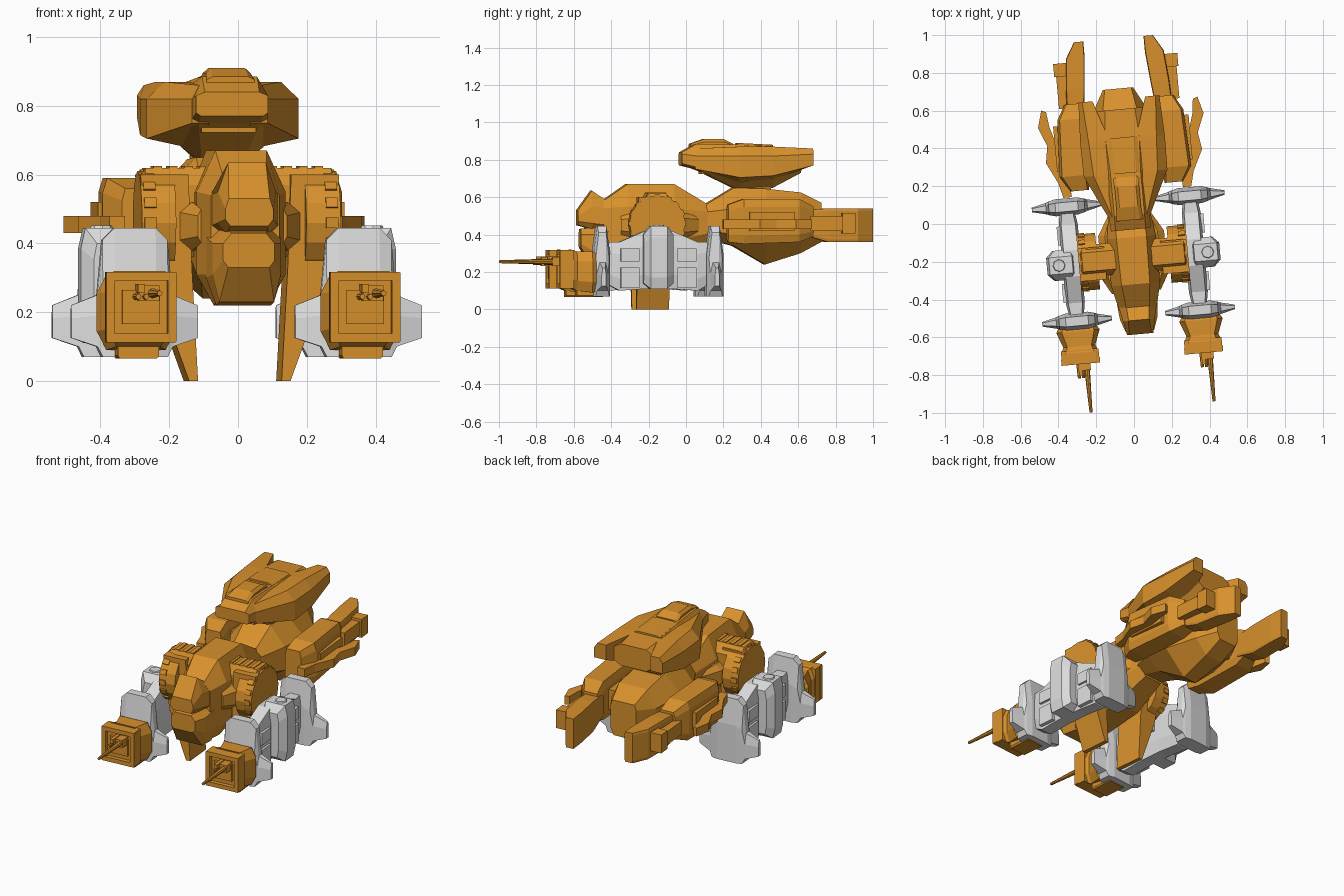
import bpy, bmesh, math
from mathutils import Matrix, Vector

default_cube = bpy.data.objects.get("Cube")
if default_cube:
    bpy.data.objects.remove(default_cube, do_unlink=True)

# The symmetric craft stands slightly turned about the vertical
PLACEMENT = Matrix.Translation((-.02, 0, 0)) @ Matrix.Rotation(math.radians(5.2), 4, 'Z')


def make_material(name, colour):
    material = bpy.data.materials.new(name)
    material.use_nodes = True
    material.diffuse_color = colour
    material.node_tree.nodes["Principled BSDF"].inputs["Base Color"].default_value = colour
    return material


orange = make_material("amber orange", (.68, .28, .025, 1))
grey = make_material("light grey", (.72, .72, .72, 1))


def finish(bm, name, material):
    bm.transform(PLACEMENT)
    bmesh.ops.recalc_face_normals(bm, faces=bm.faces)
    mesh = bpy.data.meshes.new(name)
    bm.to_mesh(mesh)
    bm.free()
    mesh.materials.append(material)
    obj = bpy.data.objects.new(name, mesh)
    bpy.context.scene.collection.objects.link(obj)
    return obj


def loft(name, rings, material):
    """Skin a row of equal-sized point rings and cap both ends."""
    bm = bmesh.new()
    loops = [[bm.verts.new(p) for p in ring] for ring in rings]
    for a, b in zip(loops, loops[1:]):
        for i in range(len(a)):
            j = (i + 1) % len(a)
            bm.faces.new((a[i], a[j], b[j], b[i]))
    bm.faces.new(loops[0])
    bm.faces.new(loops[-1])
    return finish(bm, name, material)


def hull(name, stations, material=orange):
    """Eight-sided body from stations: y, four heights, three half widths."""
    rings = []
    for y, low, side_low, side_high, top, w_low, w_side, w_top in stations:
        half = [(w_low, low), (w_side, side_low), (w_side, side_high), (w_top, top)]
        section = half + [(-w, z) for w, z in reversed(half)]
        rings.append([(x, y, z) for x, z in section])
    return loft(name, rings, material)


def slab(name, side, stations, material=orange, cut=.25):
    """Chamfered block from stations: y, centre x, bottom, top, half width."""
    rings = []
    for y, x, low, top, w in stations:
        c = cut * (top - low)
        n = w * (1 - cut)
        half = [(n, low), (w, low + c), (w, top - c), (n, top)]
        section = half + [(-a, z) for a, z in reversed(half)]
        rings.append([(side * x + a, y, z) for a, z in section])
    return loft(name, rings, material)


def prism(name, points, place, start, end, material=orange):
    """Extrude a flat outline; place maps (a, b, depth) to a position."""
    rings = [[place(a, b, depth) for a, b in points] for depth in (start, end)]
    return loft(name, rings, material)


def boxes(name, parts, material=orange):
    """One object from boxes: centre, size and turn about x."""
    bm = bmesh.new()
    for centre, size, turn in parts:
        matrix = (Matrix.Translation(centre) @ Matrix.Rotation(turn, 4, 'X')
                  @ Matrix.Diagonal((*size, 1)))
        bmesh.ops.create_cube(bm, size=1, matrix=matrix)
    return finish(bm, name, material)


def rod(name, start, end, r1, r2, material=orange, sides=8):
    start, end = Vector(start), Vector(end)
    axis = end - start
    bm = bmesh.new()
    matrix = (Matrix.Translation((start + end) / 2)
              @ axis.to_track_quat('Z', 'Y').to_matrix().to_4x4())
    bmesh.ops.create_cone(bm, cap_ends=True, segments=sides, radius1=r1, radius2=r2,
                          depth=axis.length, matrix=matrix)
    return finish(bm, name, material)


# Front body with the beaked nose
hull("front_body", [
    (-.45, .24, .31, .54, .58, .08, .1, .06),
    (-.32, .22, .31, .55, .67, .08, .13, .075),
    (-.07, .26, .37, .54, .67, .08, .13, .08),
    (.13, .36, .41, .52, .55, .06, .1, .07)])
hull("nose_upper", [
    (-.585, .45, .47, .5, .53, .055, .07, .06),
    (-.51, .43, .46, .55, .635, .06, .085, .055),
    (-.43, .42, .45, .54, .58, .06, .1, .06)])
hull("nose_chin", [
    (-.57, .33, .35, .4, .43, .06, .075, .05),
    (-.5, .23, .31, .4, .44, .08, .1, .06),
    (-.4, .22, .3, .42, .46, .08, .11, .07)])
hull("body_side_lobes", [
    (-.36, .4, .42, .48, .5, .12, .13, .12),
    (-.28, .38, .41, .49, .52, .14, .175, .14),
    (-.05, .38, .41, .49, .52, .14, .175, .14),
    (.06, .4, .42, .48, .5, .1, .11, .1)])

# Rear body and neck
hull("rear_body", [
    (.1, .38, .42, .52, .56, .06, .1, .07),
    (.25, .34, .4, .54, .65, .07, .17, .08),
    (.42, .24, .37, .54, .645, .045, .19, .09),
    (.61, .3, .38, .52, .625, .06, .14, .09),
    (.72, .36, .4, .54, .57, .06, .08, .07)])
slab("turret_neck", 1, [(.26, 0, .58, .68, .07), (.45, 0, .58, .68, .08)])

# Turret
hull("turret", [
    (-.03, .77, .78, .83, .84, .09, .105, .08),
    (.05, .75, .76, .82, .885, .09, .11, .08),
    (.28, .635, .68, .84, .88, .06, .12, .08),
    (.46, .65, .7, .84, .87, .07, .12, .09),
    (.61, .73, .76, .83, .86, .08, .13, .08)])
slab("turret_hatch_front", 1, [(.02, 0, .85, .885, .07), (.09, 0, .85, .91, .065),
                               (.2, 0, .85, .91, .065), (.25, 0, .85, .885, .07)])
slab("turret_hatch_rear", 1, [(.27, 0, .85, .89, .075), (.46, 0, .85, .88, .08)])
boxes("turret_chin_slot", [((0, .1, .735), (.16, .05, .025), 0)])

for side, label in ((1, "left"), (-1, "right")):
    def at(x, y, z):
        return (side * x, y, z)

    def front_outline(a, b, depth):
        return at(a, depth, b)

    def side_outline(a, b, depth):
        return at(depth, a, b)

    def plan_outline(a, b, depth):
        return at(a, b, depth)

    # Turret wings: y, inner, outer and shoulder x, then inner, low, edge and top height
    wing_stations = [
        (.04, .06, .11, .09, .75, .75, .82, .86), (.27, .06, .222, .17, .67, .705, .82, .87),
        (.45, .07, .225, .18, .69, .715, .82, .87), (.665, .14, .215, .195, .77, .77, .83, .86)]
    loft(label + "_turret_wing", [
        [at(inner, y, low_in), at(outer, y, low), at(outer, y, edge), at(crest, y, top),
         at(inner, y, top)]
        for y, inner, outer, crest, low_in, low, edge, top in wing_stations], orange)

    # Rear engine nacelle, tail block and grasping claw
    slab(label + "_nacelle", side, [
        (.2, .25, .36, .56, .05), (.28, .275, .35, .59, .075),
        (.58, .265, .36, .59, .07), (.66, .24, .39, .55, .05)], cut=.18)
    slab(label + "_tail_prong", side, [
        (.6, .235, .4, .53, .045), (.74, .225, .36, .54, .05),
        (.9, .21, .36, .54, .05), (.985, .185, .36, .54, .025)], cut=.08)
    boxes(label + "_nacelle_details", [
        (at(.295, .845, .46), (.07, .07, .11), 0),
        (at(.29, .74, .46), (.06, .2, .08), 0),
        (at(.34, .43, .47), (.04, .24, .1), 0),
        (at(.18, .42, .47), (.14, .24, .12), 0)])
    claw = [(.415, .64), (.44, .55), (.4, .45), (.415, .36), (.36, .25), (.34, .17),
            (.295, .17), (.3, .26), (.3, .4), (.35, .45), (.38, .55), (.39, .63)]
    prism(label + "_claw", claw, plan_outline, .43, .48)

    # Shoulder: arm, round housing with ribs, and downward blade
    slab(label + "_arm", side, [(-.26, .17, .4, .57, .11), (-.23, .17, .36, .62, .11),
                                (-.13, .17, .36, .62, .11), (-.09, .17, .4, .57, .11)], cut=.08)
    wheel = [(-.18 + .15 * math.cos(i * math.pi / 8), .46 + .15 * math.sin(i * math.pi / 8))
             for i in range(16)]
    prism(label + "_shoulder_housing", wheel, side_outline, .19, .29)
    ribs = []
    for i in range(-2, 11):
        turn = i * math.pi / 8
        y, z = -.18 + .15 * math.cos(turn), .46 + .15 * math.sin(turn)
        ribs.append((at(.265, y, z), (.035, .01, .03), turn))
    ribs += [(at(.1 + .045 * i, -.18, .62), (.025, .1, .01), 0) for i in range(4)]
    boxes(label + "_shoulder_ribs", ribs)
    blade = [(.15, .6), (.29, .6), (.28, .45), (.25, .28), (.148, 0), (.122, 0), (.14, .33)]
    prism(label + "_blade", blade, front_outline, -.28, -.105)

    # Grey outrigger pod
    slab(label + "_pod_core", side, [
        (-.48, .327, .15, .36, .035), (-.39, .327, .1, .36, .05),
        (-.25, .327, .11, .42, .05), (-.11, .327, .11, .42, .05),
        (.03, .327, .1, .36, .05), (.12, .327, .15, .36, .035)], grey)
    slab(label + "_pod_block", side, [
        (-.265, .375, .14, .4, .05), (-.23, .385, .11, .445, .075),
        (-.14, .385, .11, .445, .075), (-.105, .375, .14, .4, .05)], grey, cut=.18)
    rod(label + "_pod_cap", at(.395, -.185, .43), at(.395, -.185, .452), .04, .03, grey)
    boxes(label + "_pod_panels", [
        (at(.365, y, z), (.05, .1, h), 0)
        for y in (-.335, -.03) for z, h in ((.17, .11), (.29, .07))], grey)
    boxes(label + "_pod_link", [(at(.29, -.185, .3), (.08, .1, .1), 0)], grey)

    # Lens-shaped cross plates: offset, bottom, top and half thickness
    wing = [(.185, .125, .22, .012), (.11, .1, .25, .03), (.095, .07, .41, .036),
            (.06, .07, .445, .045)]
    plate = [(-x, *rest) for x, *rest in wing] + wing[::-1]
    for y, end in ((-.487, "front"), (.121, "rear")):
        rings = []
        for x, low, top, t in plate:
            shoulder = low + .6 * (top - low)
            half = [(t, low), (t, shoulder), (t * .55, top)]
            section = half + [(-d, z) for d, z in reversed(half)]
            rings.append([at(.327 + x, y + d, z) for d, z in section])
        loft(label + "_" + end + "_plate", rings, grey)

    # Gun housing, framed muzzle and barrels
    slab(label + "_gun_housing", side, [
        (-.49, .327, .1, .29, .085), (-.54, .327, .09, .31, .115),
        (-.62, .327, .1, .31, .085), (-.655, .327, .115, .32, .1)])
    slab(label + "_gun_keel", side, [(-.48, .327, .065, .15, .06), (-.62, .327, .065, .15, .06)],
         cut=.1)
    mid = .215
    boxes(label + "_gun_frame", [
        (at(.327, -.665, mid), (.2, .05, .205), 0),
        (at(.327, -.7, mid + .09), (.2, .03, .025), 0),
        (at(.327, -.7, mid - .09), (.2, .03, .025), 0),
        (at(.237, -.7, mid), (.025, .03, .2), 0),
        (at(.417, -.7, mid), (.025, .03, .2), 0),
        (at(.327, -.695, mid), (.11, .02, .1), 0)])
    gun = side * .327 + .03
    boxes(label + "_gun_mount", [((gun - .01, -.72, .255), (.06, .06, .045), 0),
                                 ((gun - .035, -.73, .27), (.02, .09, .025), 0)])
    rod(label + "_gun_barrel", (gun, -.7, .255), (gun, -.975, .255), .016, .008)
    for shift in (-.045, -.022):
        rod(label + "_short_barrel", (gun + shift, -.7, .245), (gun + shift, -.79, .245), .01, .008)
